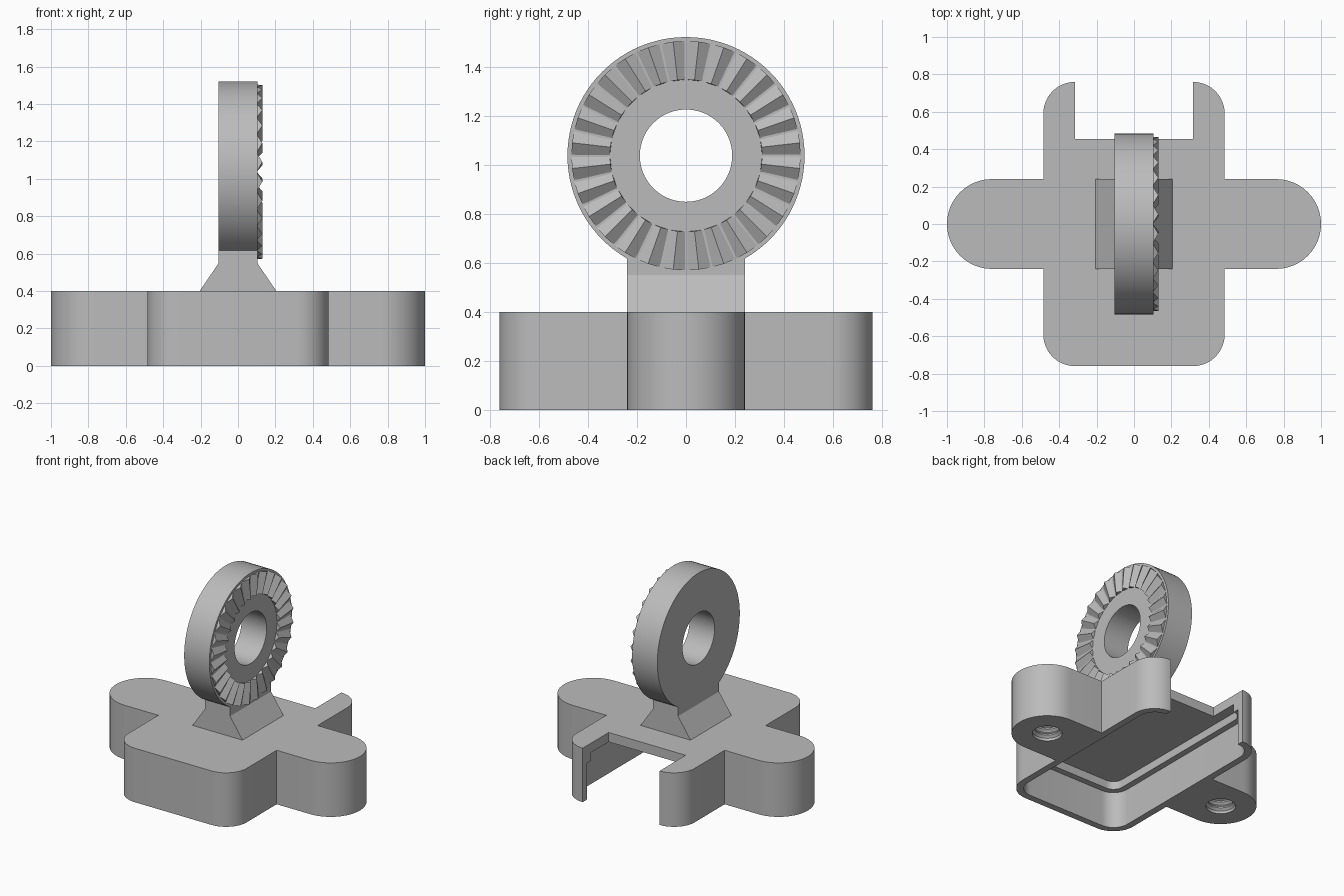
import bpy, bmesh
from math import sin, cos, pi, radians
from mathutils import Matrix, Vector

cube = bpy.data.objects.get("Cube")
if cube:
    bpy.data.objects.remove(cube, do_unlink=True)

GREY = (0.5, 0.5, 0.5, 1)
mat = bpy.data.materials.new("plain grey")
mat.use_nodes = True
mat.diffuse_color = GREY
mat.node_tree.nodes["Principled BSDF"].inputs["Base Color"].default_value = GREY


def finish(name, bm):
    bmesh.ops.remove_doubles(bm, verts=bm.verts[:], dist=1e-5)
    bmesh.ops.recalc_face_normals(bm, faces=bm.faces[:])
    mesh = bpy.data.meshes.new(name)
    bm.to_mesh(mesh)
    bm.free()
    mesh.materials.append(mat)
    ob = bpy.data.objects.new(name, mesh)
    bpy.context.collection.objects.link(ob)
    return ob


def activate(ob):
    bpy.ops.object.select_all(action='DESELECT')
    ob.select_set(True)
    bpy.context.view_layer.objects.active = ob


def smooth(ob):
    activate(ob)
    bpy.ops.object.shade_smooth_by_angle(angle=radians(25))


def arc(cx, cy, r, start, end):
    n = max(3, int(abs(end - start) / 7.5))
    angles = [radians(start + (end - start) * i / n) for i in range(n + 1)]
    return [(cx + r * cos(a), cy + r * sin(a)) for a in angles]


def prism(name, outline, low, high, place=Matrix()):
    """Extrude a closed outline from low to high along local z."""
    bm = bmesh.new()
    face = bm.faces.new([bm.verts.new((x, y, low)) for x, y in outline])
    grown = bmesh.ops.extrude_face_region(bm, geom=[face])["geom"]
    moved = [g for g in grown if isinstance(g, bmesh.types.BMVert)]
    bmesh.ops.translate(bm, verts=moved, vec=(0, 0, high - low))
    bmesh.ops.transform(bm, matrix=place, verts=bm.verts[:])
    return finish(name, bm)


def lathe(name, profile, steps, place=Matrix(), closed=False):
    """Spin (radius, height) points about local z."""
    bm = bmesh.new()
    rows = []
    for i in range(steps):
        a = 2 * pi * i / steps
        rows.append([bm.verts.new((r * cos(a), r * sin(a), h)) for r, h in profile])
    count = len(profile)
    for i in range(steps):
        p, q = rows[i], rows[(i + 1) % steps]
        for j in range(count if closed else count - 1):
            k = (j + 1) % count
            bm.faces.new((p[j], q[j], q[k], p[k]))
    bmesh.ops.transform(bm, matrix=place, verts=bm.verts[:])
    return finish(name, bm)


def cut(target, tool):
    mod = target.modifiers.new("cut", 'BOOLEAN')
    mod.operation = 'DIFFERENCE'
    mod.solver = 'EXACT'
    mod.object = tool
    activate(target)
    bpy.ops.object.modifier_apply(modifier=mod.name)
    bpy.data.objects.remove(tool, do_unlink=True)


def rounded(r):
    """Rounded rectangle sharing the corner centres of the block."""
    return [p for sx, sy, a in ((1, 1, 0), (-1, 1, 90), (-1, -1, 180), (1, -1, 270))
            for p in arc(CX * sx, CY * sy, r, a, a + 90)]


# Base: block with two round ears and a notch at the back
CX, CY, R = 0.315, 0.59, 0.17
EAR, EAR_R, SIDE, TOP = 0.76, 0.24, CX + R, 0.4
outline = (arc(EAR, 0, EAR_R, -90, 90) + [(SIDE, EAR_R)]
           + arc(CX, CY, R, 0, 90) + [(CX, 0.455), (-CX, 0.455)]
           + arc(-CX, CY, R, 90, 180) + [(-SIDE, EAR_R)]
           + arc(-EAR, 0, EAR_R, 90, 270) + [(-SIDE, -EAR_R)]
           + arc(-CX, -CY, R, 180, 270) + arc(CX, -CY, R, 270, 360)
           + [(SIDE, -EAR_R)])
base = prism("base", outline, 0, TOP)

# Hollow underside with a stepped ledge
cut(base, prism("cavity", rounded(0.12), -0.1, 0.27))
cut(base, prism("recess", rounded(0.075), -0.1, 0.33))

# Threaded holes under the ears
thread = [(0, -0.1), (0.1, -0.1)]
for i in range(6):
    z = 0.02 + i * 0.045
    thread += [(0.1, z), (0.083, z + 0.015), (0.083, z + 0.025), (0.1, z + 0.04)]
thread.append((0, thread[-1][1]))
for side in (-1, 1):
    cut(base, lathe("hole", thread, 40, Matrix.Translation((side * EAR, 0, 0))))
smooth(base)

# Neck: flared foot and upright, swept along y
NECK = 0.24
stand_up = Matrix.Rotation(pi / 2, 4, 'X')
foot = [(0.205, 0.395), (0.205, 0.4), (0.103, 0.55), (0.103, 0.62)]
prism("neck", foot + [(-x, z) for x, z in reversed(foot)], -NECK, NECK, stand_up)

# Upright ring
to_x = Matrix.Translation((0, 0, 1.037)) @ Matrix.Rotation(pi / 2, 4, 'Y')
FACE = 0.103
ring = lathe("ring", [(0.188, -FACE), (0.483, -FACE), (0.483, FACE), (0.188, FACE)],
             96, to_x, closed=True)
smooth(ring)

# Radial locking teeth on the left face of the ring
TEETH, IN, OUT, PEAK = 28, 0.31, 0.467, 0.13
bm = bmesh.new()
for i in range(TEETH):
    ends = []
    for r in (IN, OUT):
        corners = []
        for step, h in ((0, FACE - 0.003), (0.5, PEAK), (1, FACE - 0.003)):
            a = 2 * pi * (i + step) / TEETH
            corners.append(bm.verts.new((r * cos(a), r * sin(a), h)))
        ends.append(corners)
    p, q = ends
    bm.faces.new(p)
    bm.faces.new(q)
    for j in range(3):
        k = (j + 1) % 3
        bm.faces.new((p[j], p[k], q[k], q[j]))
bmesh.ops.transform(bm, matrix=to_x, verts=bm.verts[:])
finish("locking_teeth", bm)
